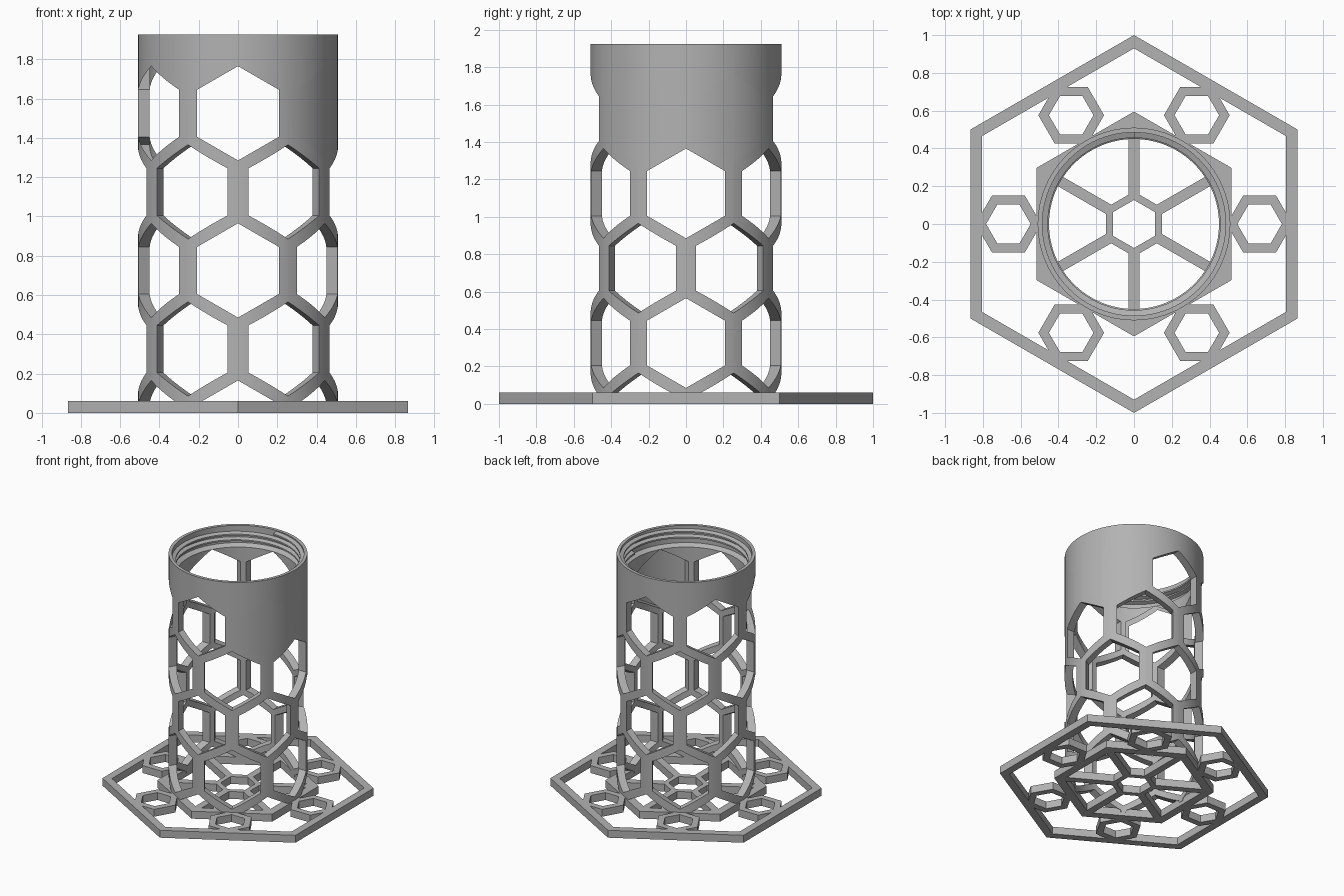
import bpy, bmesh, math
from mathutils import Matrix, Vector

cube = bpy.data.objects.get("Cube")
if cube:
    bpy.data.objects.remove(cube)

GREY = (0.45, 0.45, 0.45, 1)
grey = bpy.data.materials.new("plain grey")
grey.use_nodes = True
grey.diffuse_color = GREY
grey.node_tree.nodes["Principled BSDF"].inputs["Base Color"].default_value = GREY

PLATE = 0.06      # base thickness
RADIUS = 0.51     # tube outside
INNER = 0.45      # tube inside
TOP = 1.925


def finish(name, bm):
    bmesh.ops.recalc_face_normals(bm, faces=bm.faces[:])
    mesh = bpy.data.meshes.new(name)
    bm.to_mesh(mesh)
    bm.free()
    mesh.materials.append(grey)
    ob = bpy.data.objects.new(name, mesh)
    bpy.context.collection.objects.link(ob)
    return ob


def combine(target, others, operation):
    """Boolean the other objects into the target and drop them."""
    for other in others:
        mod = target.modifiers.new("combine", 'BOOLEAN')
        mod.operation, mod.solver, mod.object = operation, 'EXACT', other
    bpy.context.view_layer.update()
    evaluated = target.evaluated_get(bpy.context.evaluated_depsgraph_get())
    mesh = bpy.data.meshes.new_from_object(evaluated)
    target.modifiers.clear()
    target.data = mesh
    for other in others:
        bpy.data.objects.remove(other)


def hex_frame(name, outer, inner, centre=(0, 0), turn=0.0):
    """Flat hexagonal ring lying on the ground."""
    bm = bmesh.new()
    loops = []
    for r, z in ((outer, 0), (outer, PLATE), (inner, PLATE), (inner, 0)):
        loops.append([bm.verts.new((centre[0] + r * math.cos(turn + k * math.pi / 3),
                                    centre[1] + r * math.sin(turn + k * math.pi / 3), z))
                      for k in range(6)])
    for a, b in zip(loops, loops[1:] + loops[:1]):
        for k in range(6):
            n = (k + 1) % 6
            bm.faces.new((a[k], a[n], b[n], b[k]))
    return finish(name, bm)


def spoke(angle, start, end, width):
    bm = bmesh.new()
    bmesh.ops.create_cube(bm, size=1, matrix=Matrix.Rotation(angle, 4, 'Z')
                          @ Matrix.Translation(((start + end) / 2, 0, PLATE / 2))
                          @ Matrix.Diagonal((end - start, width, PLATE, 1)))
    return finish("spoke", bm)


def hole_cutter(angle, z):
    """Upright hexagonal prism passing right through the tube."""
    bm = bmesh.new()
    bmesh.ops.create_cone(bm, cap_ends=True, segments=6, radius1=0.24, radius2=0.24, depth=1.4,
                          matrix=Matrix.Translation((0, 0, z)) @ Matrix.Rotation(angle, 4, 'Z')
                          @ Matrix.Rotation(math.pi / 2, 4, 'X'))
    # make sure a corner of the hexagon points up
    if max(v.co.z for v in bm.verts) - z < 0.23:
        axis = Matrix.Rotation(angle, 3, 'Z') @ Vector((0, 1, 0))
        bmesh.ops.rotate(bm, cent=(0, 0, z), verts=bm.verts[:],
                         matrix=Matrix.Rotation(math.pi / 6, 3, axis))
    return finish("hole_cutter", bm)


# Base: outer frame, inner frame, hub, spokes and six small hexagons
base = hex_frame("base_frame", 1.0, 0.93, turn=math.pi / 6)
pieces = [hex_frame("inner_frame", 0.595, 0.522, turn=math.pi / 6),
          hex_frame("hub", 0.172, 0.127, turn=math.pi / 6)]
for k in range(6):
    a = k * math.pi / 3
    pieces.append(spoke(a + math.pi / 6, 0.14, 0.56, 0.056))
    pieces.append(hex_frame("small_hexagon", 0.174, 0.118,
                            (0.665 * math.cos(a), 0.665 * math.sin(a))))
combine(base, pieces, 'UNION')

# Tube: revolved wall with a wider mouth
profile = [(INNER, 0.03), (RADIUS, 0.03), (RADIUS, TOP), (0.485, TOP),
           (0.485, 1.785), (INNER, 1.765)]
SEG = 96
bm = bmesh.new()
rings = [[bm.verts.new((r * math.cos(k * math.tau / SEG), r * math.sin(k * math.tau / SEG), z))
          for k in range(SEG)] for r, z in profile]
for a, b in zip(rings, rings[1:] + rings[:1]):
    for k in range(SEG):
        n = (k + 1) % SEG
        bm.faces.new((a[k], a[n], b[n], b[k]))
tube = finish("honeycomb_tube", bm)

# Honeycomb: staggered rows, three through-holes each
cutters = []
for row in range(5):
    for k in range(3):
        cutters.append(hole_cutter(k * math.pi / 3 + (row % 2) * math.pi / 6, -0.075 + 0.4 * row))
combine(tube, cutters, 'DIFFERENCE')

# Screw thread inside the mouth
bm = bmesh.new()
STEPS, TURNS, PITCH = 48, 2.25, 0.045
section = [(0.49, -0.018), (0.457, -0.006), (0.457, 0.006), (0.49, 0.018)]
previous = None
for i in range(int(STEPS * TURNS) + 1):
    a = i * math.tau / STEPS
    z = 1.8 + PITCH * i / STEPS
    ring = [bm.verts.new((r * math.cos(a), r * math.sin(a), z + dz)) for r, dz in section]
    if previous:
        for j in range(4):
            n = (j + 1) % 4
            bm.faces.new((previous[j], previous[n], ring[n], ring[j]))
    else:
        bm.faces.new(ring)
    previous = ring
bm.faces.new(previous)
thread = finish("screw_thread", bm)

# Smooth round walls, crisp edges
bpy.ops.object.select_all(action='DESELECT')
for ob in (tube, thread):
    ob.select_set(True)
bpy.context.view_layer.objects.active = tube
bpy.ops.object.shade_smooth_by_angle(angle=math.radians(25))
